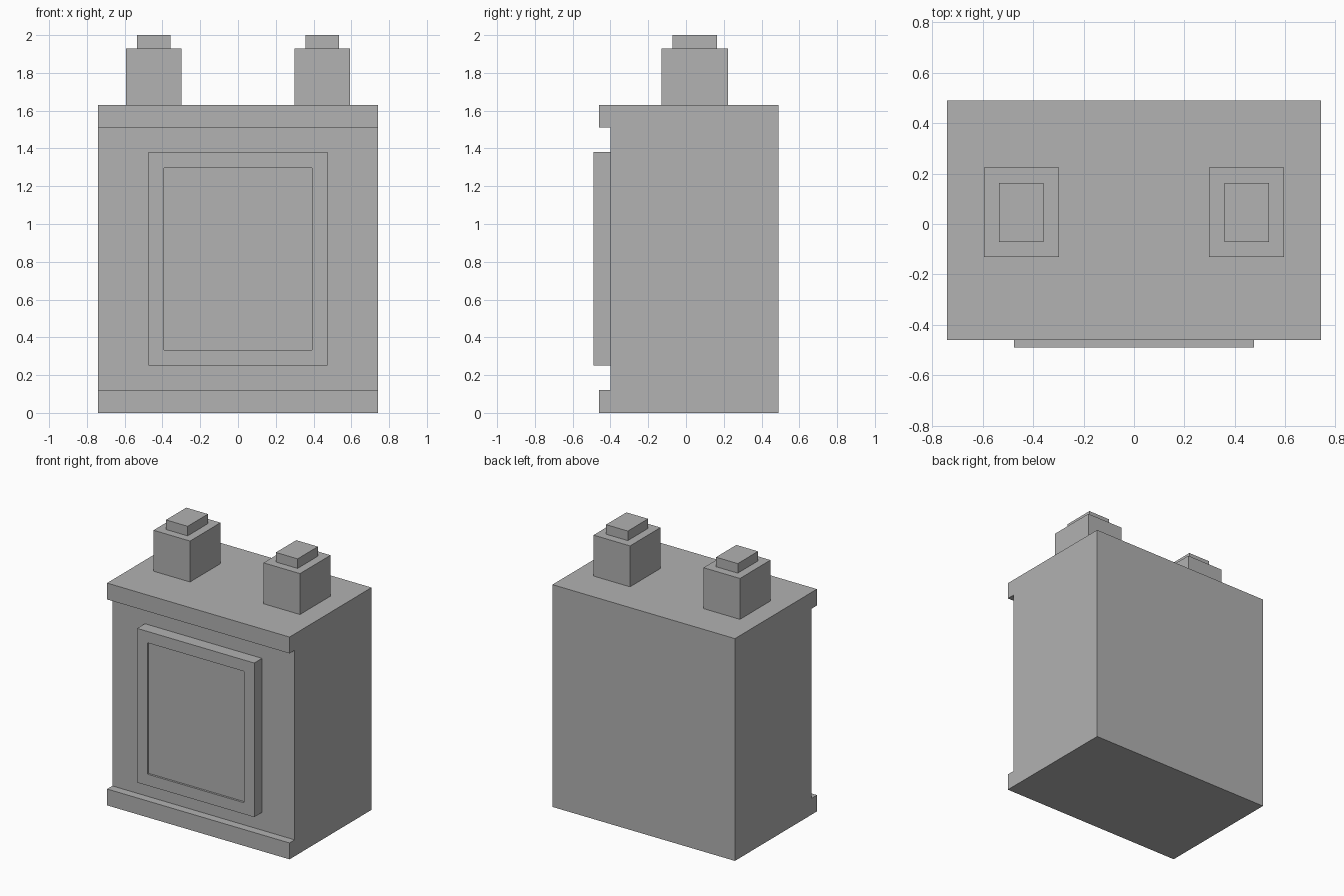
import bpy
import bmesh

if "Cube" in bpy.data.objects:
    bpy.data.objects.remove(bpy.data.objects["Cube"])

grey = bpy.data.materials.new("plain_grey")
grey.diffuse_color = (0.445, 0.445, 0.445, 1)
grey.use_nodes = True
grey.node_tree.nodes["Principled BSDF"].inputs["Base Color"].default_value = grey.diffuse_color


def finish(name, bm):
    bmesh.ops.recalc_face_normals(bm, faces=bm.faces)
    mesh = bpy.data.meshes.new(name)
    bm.to_mesh(mesh)
    bm.free()
    mesh.materials.append(grey)
    obj = bpy.data.objects.new(name, mesh)
    bpy.context.collection.objects.link(obj)
    return obj


def extrude_face(bm, points, offset):
    face = bm.faces.new([bm.verts.new(p) for p in points])
    new = bmesh.ops.extrude_face_region(bm, geom=[face])["geom"]
    verts = [v for v in new if isinstance(v, bmesh.types.BMVert)]
    bmesh.ops.translate(bm, verts=verts, vec=offset)
    return next(f for f in new if isinstance(f, bmesh.types.BMFace))


# Cabinet: side profile with top and bottom lips, extruded across x
profile = [(0.49, 0), (0.49, 1.63), (-0.46, 1.63), (-0.46, 1.51),
           (-0.40, 1.51), (-0.40, 0.12), (-0.46, 0.12), (-0.46, 0)]
bm = bmesh.new()
extrude_face(bm, [(-0.74, y, z) for y, z in profile], (1.48, 0, 0))
finish("cabinet", bm)

# Front panel: raised plate with a shallow recessed centre
bm = bmesh.new()
front = extrude_face(bm, [(-0.475, -0.40, 0.25), (0.475, -0.40, 0.25),
                          (0.475, -0.40, 1.38), (-0.475, -0.40, 1.38)],
                     (0, -0.09, 0))
bmesh.ops.recalc_face_normals(bm, faces=bm.faces)
bmesh.ops.inset_region(bm, faces=[front], thickness=0.118)
new = bmesh.ops.extrude_face_region(bm, geom=[front])["geom"]
bmesh.ops.translate(bm, verts=[v for v in new if isinstance(v, bmesh.types.BMVert)],
                    vec=(0, 0.015, 0))
if front.is_valid:
    bmesh.ops.delete(bm, geom=[front], context="FACES_ONLY")
finish("front_panel", bm)


# Stepped posts on the top, one each side
def box(name, x0, x1, y0, y1, z0, z1):
    bm = bmesh.new()
    extrude_face(bm, [(x0, y0, z0), (x1, y0, z0), (x1, y1, z0), (x0, y1, z0)],
                 (0, 0, z1 - z0))
    finish(name, bm)


for side, cx in (("left", -0.446), ("right", 0.446)):
    box(side + "_post", cx - 0.148, cx + 0.148, -0.13, 0.223, 1.63, 1.93)
    box(side + "_post_cap", cx - 0.088, cx + 0.088, -0.072, 0.163, 1.93, 2.0)
